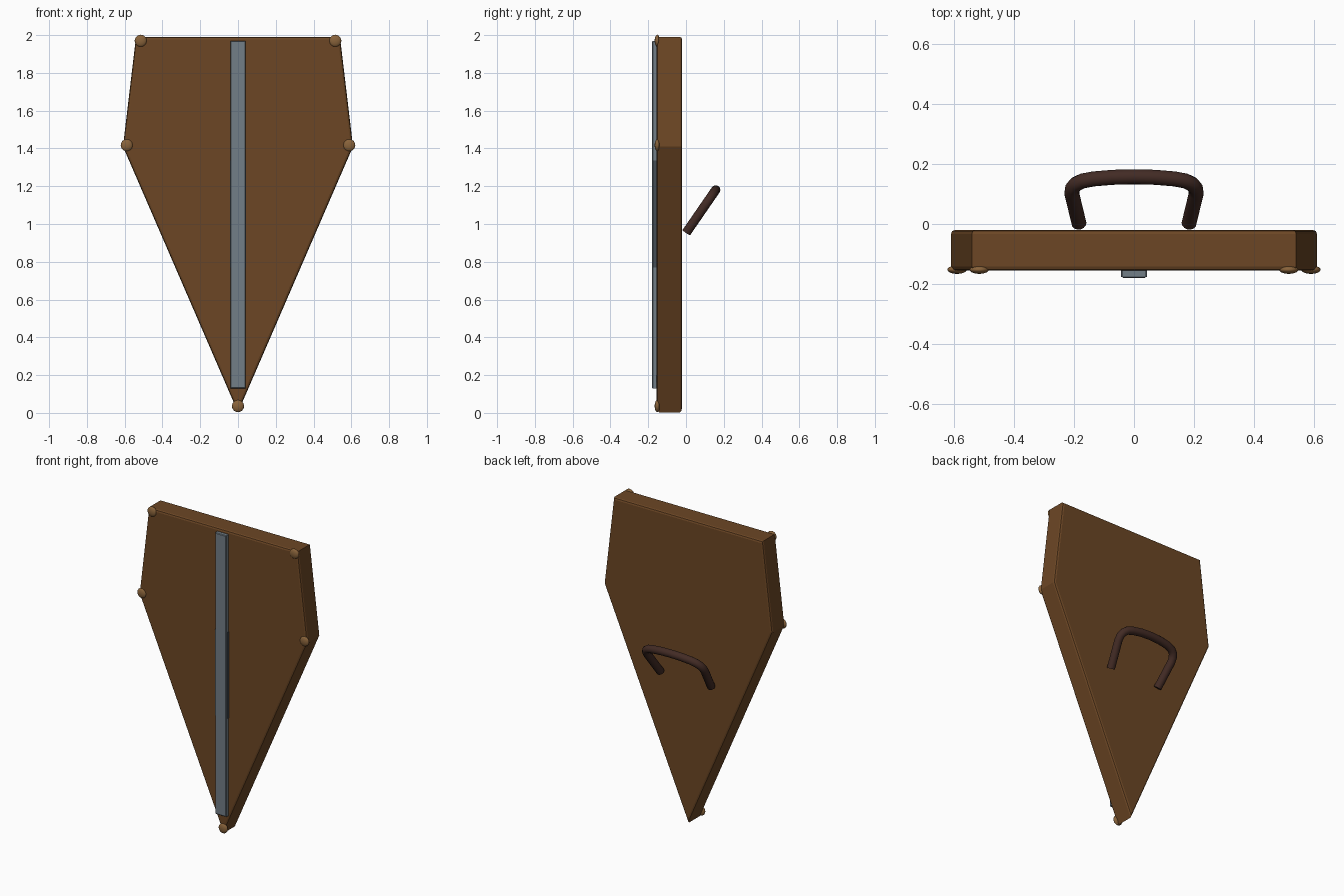
import bpy, bmesh, math
from mathutils import Vector

if "Cube" in bpy.data.objects:
    bpy.data.objects.remove(bpy.data.objects["Cube"])


def material(name, rgb):
    m = bpy.data.materials.new(name)
    m.diffuse_color = (*rgb, 1)
    m.use_nodes = True
    m.node_tree.nodes["Principled BSDF"].inputs["Base Color"].default_value = m.diffuse_color
    return m


WOOD = material("brown wood", (0.15, 0.062, 0.018))
STEEL = material("grey steel", (0.17, 0.21, 0.245))
DARK_STEEL = material("dark steel", (0.06, 0.075, 0.09))
BRASS = material("bronze stud", (0.25, 0.125, 0.043))
LEATHER = material("dark leather", (0.055, 0.024, 0.018))


def finish(name, bm, mat, smooth=None):
    bmesh.ops.recalc_face_normals(bm, faces=bm.faces)
    me = bpy.data.meshes.new(name)
    bm.to_mesh(me)
    bm.free()
    ob = bpy.data.objects.new(name, me)
    bpy.context.collection.objects.link(ob)
    me.materials.append(mat)
    if smooth:
        bpy.ops.object.select_all(action='DESELECT')
        ob.select_set(True)
        bpy.context.view_layer.objects.active = ob
        bpy.ops.object.shade_smooth_by_angle(angle=math.radians(smooth))
    return ob


def box(name, x, y, z, mat, bevel=0.0):
    bm = bmesh.new()
    bmesh.ops.create_cube(bm, size=1)
    for v in bm.verts:
        v.co = [r[0] if c < 0 else r[1] for c, r in zip(v.co, (x, y, z))]
    if bevel:
        front = [e for e in bm.edges if all(v.co.y < y[0] + 1e-5 for v in e.verts)]
        bmesh.ops.bevel(bm, geom=front, offset=bevel, segments=1, affect='EDGES')
    return finish(name, bm, mat)


# Shield board: kite outline extruded in depth, rounded front and back rims
outline = [(0, 0.003), (0.609, 1.41), (0.54, 1.99), (-0.54, 1.99), (-0.609, 1.41)]
bm = bmesh.new()
face = bm.faces.new([bm.verts.new((x, -0.155, z)) for x, z in outline])
ext = bmesh.ops.extrude_face_region(bm, geom=[face])
for v in ext["geom"]:
    if isinstance(v, bmesh.types.BMVert):
        v.co.y = -0.02
bmesh.ops.recalc_face_normals(bm, faces=bm.faces)
rims = [e for e in bm.edges if abs(e.verts[0].co.y - e.verts[1].co.y) < 1e-5]
bmesh.ops.bevel(bm, geom=rims, offset=0.013, segments=2, profile=0.5, affect='EDGES')
finish("shield_board", bm, WOOD)

# Central metal strip with a slightly wider backing in the middle
box("center_strip", (-0.04, 0.04), (-0.18, -0.15), (0.13, 1.97), STEEL, 0.004)
box("strip_backing", (-0.043, 0.043), (-0.176, -0.15), (0.77, 1.335), DARK_STEEL)

# Flattened studs on the corners
studs = [(0, 0.036), (0.515, 1.97), (-0.515, 1.97), (0.589, 1.417), (-0.589, 1.417)]
for i, (x, z) in enumerate(studs):
    bm = bmesh.new()
    bmesh.ops.create_uvsphere(bm, u_segments=20, v_segments=12, radius=1)
    for v in bm.verts:
        v.co = (x + v.co.x * 0.032, -0.152 + v.co.y * 0.014, z + v.co.z * 0.032)
    finish(f"corner_stud_{i + 1}", bm, BRASS, 60)

# Grip: tube swept along a tilted U; half path is (x, fraction along the tilt)
half = [(0.183, 0), (0.207, 0.64), (0.205, 0.75), (0.194, 0.84), (0.172, 0.91),
        (0.135, 0.955), (0.07, 0.99)]
base, tip = Vector((0, 0.002, 0.955)), Vector((0, 0.157, 1.18))
flat = half + [(0, 1)] + [(-x, t) for x, t in reversed(half)]
path = [base.lerp(tip, t) + Vector((x, 0, 0)) for x, t in flat]
normal = Vector((1, 0, 0)).cross((tip - base).normalized())
R, N = 0.025, 14
bm = bmesh.new()
rings = []
for i, p in enumerate(path):
    d = (path[min(i + 1, len(path) - 1)] - path[max(i - 1, 0)]).normalized()
    side = d.cross(normal)
    rings.append([bm.verts.new(p + R * (math.cos(a) * side + math.sin(a) * normal))
                  for a in (2 * math.pi * k / N for k in range(N))])
for a, b in zip(rings, rings[1:]):
    for k in range(N):
        bm.faces.new((a[k], a[(k + 1) % N], b[(k + 1) % N], b[k]))
bm.faces.new(rings[0])
bm.faces.new(rings[-1])
finish("grip_handle", bm, LEATHER, 50)
